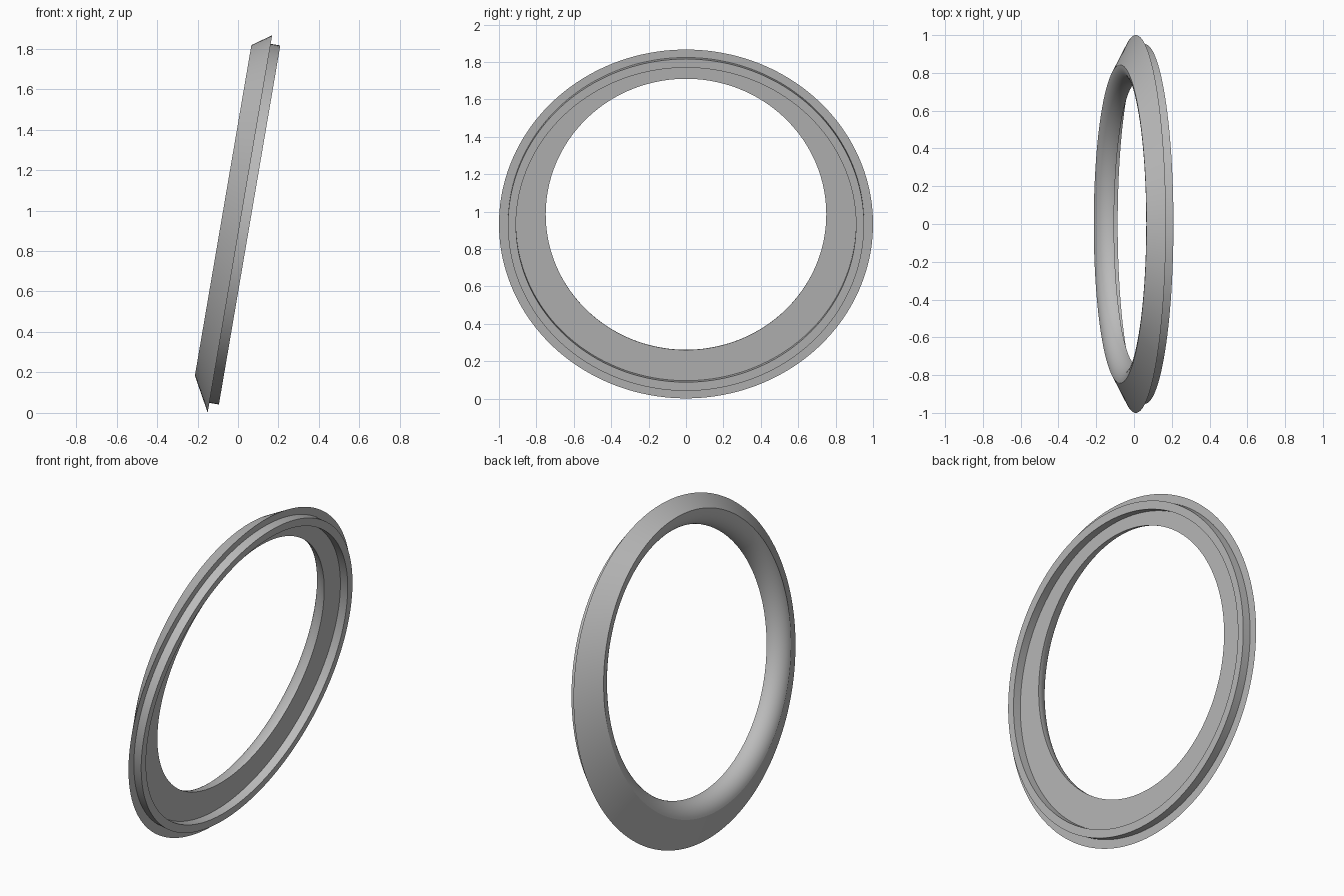
import bpy, bmesh, math

cube = bpy.data.objects.get("Cube")
if cube:
    bpy.data.objects.remove(cube, do_unlink=True)

SEGMENTS = 160
TILT = math.radians(9.7)
BASE = -0.148     # offset of the flat seat plane along the ring axis
DEPTH = 0.093     # thickness behind the seat, also the bore rounding radius
LIP = 0.048       # height of the raised lip
MID, BORE_MID = 0.922, 0.974   # centres of the outer rim and of the raised bore

# Cross-section loops: axial offset, centre height, half width, half height
loops = [
    (BASE, MID, 1.0, 0.946),             # outer rim
    (BASE, MID + 0.003, 0.952, 0.90),    # lip, outer wall
    (BASE + LIP, MID + 0.003, 0.952, 0.90),
    (BASE + LIP, MID + 0.003, 0.909, 0.853),
    (BASE, MID + 0.003, 0.909, 0.853),   # lip, inner wall
]
# Rounded bore, from the seat out to the back crest
STEPS = 12
for i in range(STEPS + 1):
    a = math.pi / 2 * i / STEPS
    grow = DEPTH * (1 - math.cos(a))
    loops.append((BASE - DEPTH * math.sin(a), BORE_MID, 0.75 + grow, 0.7355 + grow))

bm = bmesh.new()


def add_loop(offset, mid, half_width, half_height):
    """One ellipse lying in the tilted plane."""
    verts = []
    for k in range(SEGMENTS):
        a = math.tau * k / SEGMENTS
        y, u = half_width * math.cos(a), mid + half_height * math.sin(a)
        x = offset * math.cos(TILT) + u * math.sin(TILT)
        z = u * math.cos(TILT) - offset * math.sin(TILT)
        verts.append(bm.verts.new((x, y, z)))
    return verts


# Skin the loops into a closed ring
rings = [add_loop(*loop) for loop in loops]
for a, b in zip(rings, rings[1:] + rings[:1]):
    for k in range(SEGMENTS):
        n = (k + 1) % SEGMENTS
        bm.faces.new((a[k], a[n], b[n], b[k]))
bmesh.ops.recalc_face_normals(bm, faces=bm.faces)

mesh = bpy.data.meshes.new("bezel_ring")
bm.to_mesh(mesh)
bm.free()
ring = bpy.data.objects.new("bezel_ring", mesh)
bpy.context.collection.objects.link(ring)

# Plain grey finish
grey = bpy.data.materials.new("plain_grey")
grey.use_nodes = True
colour = (0.5, 0.5, 0.5, 1.0)
grey.diffuse_color = colour
grey.node_tree.nodes["Principled BSDF"].inputs["Base Color"].default_value = colour
mesh.materials.append(grey)

bpy.context.view_layer.objects.active = ring
ring.select_set(True)
bpy.ops.object.shade_smooth_by_angle(angle=math.radians(30))
